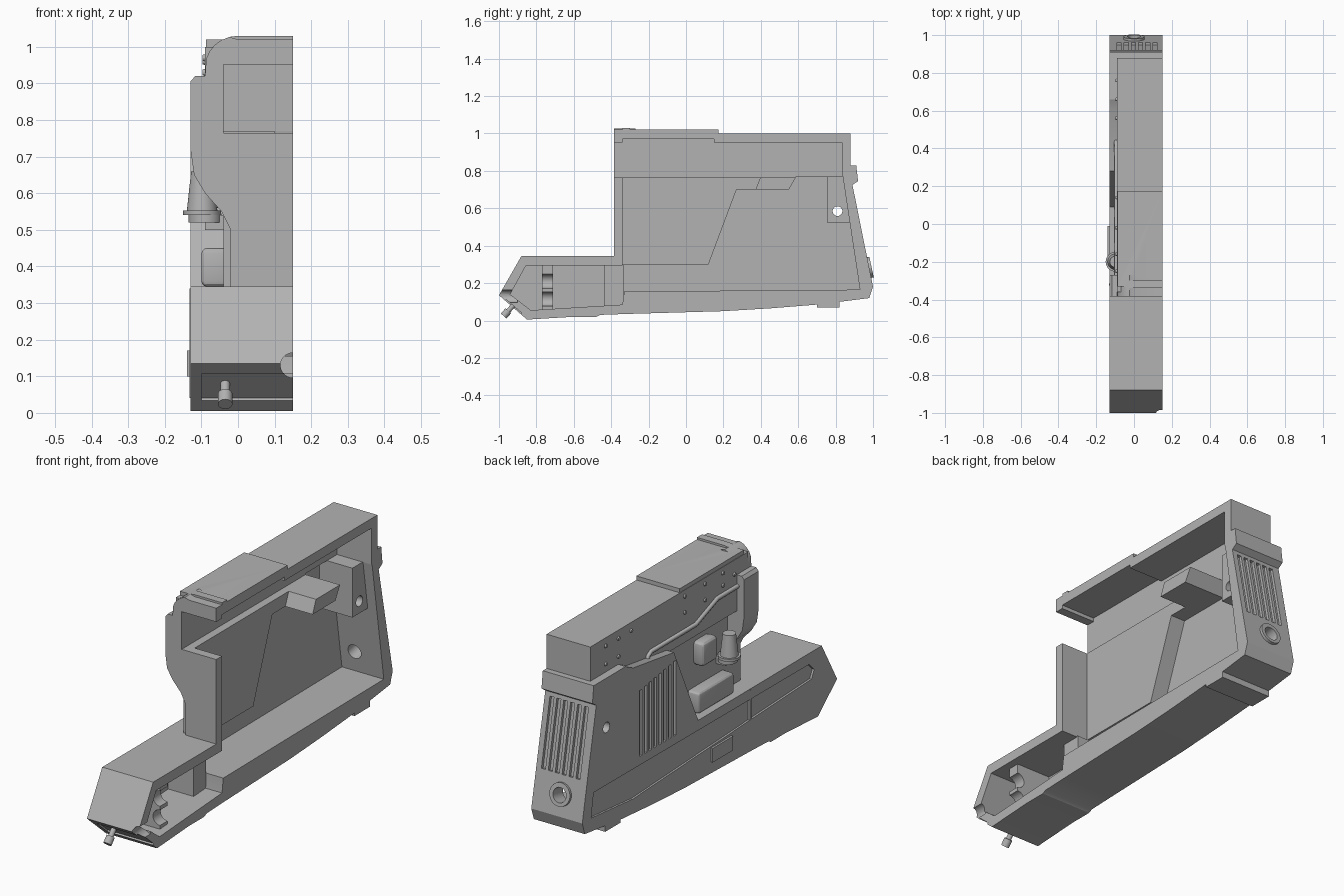
import bpy, bmesh, math
from mathutils import Matrix, Vector

if "Cube" in bpy.data.objects:
    bpy.data.objects.remove(bpy.data.objects["Cube"])

grey = bpy.data.materials.new("plain_grey")
grey.diffuse_color = (0.45, 0.45, 0.45, 1)
grey.use_nodes = True
grey.node_tree.nodes["Principled BSDF"].inputs["Base Color"].default_value = grey.diffuse_color


def finish(name, bm):
    bmesh.ops.recalc_face_normals(bm, faces=bm.faces)
    me = bpy.data.meshes.new(name)
    bm.to_mesh(me)
    bm.free()
    me.materials.append(grey)
    ob = bpy.data.objects.new(name, me)
    bpy.context.collection.objects.link(ob)
    return ob


def prism(name, pts, lo, hi, axis="x"):
    """Extrude a (y,z) outline along x, or an (x,z) outline along y."""
    bm = bmesh.new()
    put = (lambda p, t: (t, p[0], p[1])) if axis == "x" else (lambda p, t: (p[0], t, p[1]))
    a = [bm.verts.new(put(p, lo)) for p in pts]
    b = [bm.verts.new(put(p, hi)) for p in pts]
    bm.faces.new(a)
    bm.faces.new(b[::-1])
    for i in range(len(pts)):
        j = (i + 1) % len(pts)
        bm.faces.new((a[i], b[i], b[j], a[j]))
    return finish(name, bm)


def box(name, x, y, z, tilt=0, bevel=0):
    bm = bmesh.new()
    bmesh.ops.create_cube(bm, size=1)
    size = Vector((x[1] - x[0], y[1] - y[0], z[1] - z[0]))
    mid = Vector((x[0] + x[1], y[0] + y[1], z[0] + z[1])) / 2
    bm.transform(Matrix.Diagonal(size).to_4x4())
    if bevel:
        bmesh.ops.bevel(bm, geom=bm.edges[:], offset=bevel, segments=3, profile=0.5, affect='EDGES')
    bm.transform(Matrix.Translation(mid) @ Matrix.Rotation(tilt, 4, 'X'))
    return finish(name, bm)


def rod(name, p, q, r, r2=None, n=24):
    p, q = Vector(p), Vector(q)
    bm = bmesh.new()
    bmesh.ops.create_cone(bm, cap_ends=True, segments=n, radius1=r,
                          radius2=r if r2 is None else r2, depth=(q - p).length)
    bm.transform(Matrix.Translation((p + q) / 2) @ (q - p).to_track_quat('Z', 'Y').to_matrix().to_4x4())
    return finish(name, bm)


def combine(ob, others, op):
    """Apply one boolean per helper and remove the helpers."""
    for o in others:
        m = ob.modifiers.new("b", 'BOOLEAN')
        m.operation, m.object, m.solver = op, o, 'EXACT'
        dg = bpy.context.evaluated_depsgraph_get()
        me = bpy.data.meshes.new_from_object(ob.evaluated_get(dg))
        ob.modifiers.clear()
        ob.data = me
        bpy.data.objects.remove(o)


R = 0.15  # open side of the half shell

# Main housing: long base with raised rear side panel
shell = prism("housing_shell", [
    (-1, .135), (-.88, .345), (.09, .345), (.28, .755), (.60, .80), (.66, .83), (.91, .83),
    (.92, .745), (.89, .725), (1.0, .18), (.98, .12), (.82, .10), (.82, .07), (.70, .07),
    (.70, .085), (.45, .065), (.2, .05), (-.32, .035), (-.46, .03), (-.48, .02),
    (-.6, .02), (-.85, .005)], -.13, R)
# Recessed middle wall, upper box, top plate and front flange
arc = [(.0 - .09 * math.cos(t * math.pi / 12), .945 + .085 * math.sin(t * math.pi / 12)) for t in range(7)]
parts = [
    prism("middle_wall", [(-.37, .3), (.3, .3), (.5, .8), (-.37, .8)], -.04, R),
    box("upper_box", (-.09, R), (-.36, .88), (.74, 1.0)),
    box("top_plate", (-.088, R), (-.33, .175), (.98, 1.02)),
    prism("front_flange", [(-.02, .3), (-.02, .5), (-.045, .55), (-.09, .60), (-.12, .65), (-.13, .72),
                           (-.13, .905), (-.117, .92), (-.09, .92)] + arc[1:-1]
          + [(0, 1.02), (R, 1.02), (R, .3)], -.385, -.27, "y"),
    prism("front_cap_band", arc + [(R, 1.03), (R, .96)], -.34, -.30, "y"),
]
combine(shell, parts, 'UNION')

# Inner cavities
E = R + .1
cuts = [
    prism("deep_cavity", [(-.34, .155), (.93, .165), (.838, .77), (.59, .77), (.55, .70),
                          (.27, .70), (.12, .30), (-.34, .30)], -.08, E),
    prism("bulge_cavity", [(-.34, .28), (.2, .28), (.4, .77), (-.34, .77)], 0, E),
    box("upper_cavity", (-.04, E), (-.6, .835), (.765, .952)),
    box("roof_pocket", (-.04, E), (-.34, .15), (.94, .97)),
    prism("nose_cavity", [(-.94, .14), (-.855, .295), (-.33, .295), (-.33, .155), (-.34, .085),
                          (-.83, .055)], -.08, E),
    # long shallow panel on the outer side
    prism("side_panel", [(.93, .18), (.91, .30), (-.78, .29), (-.82, .25), (-.80, .21),
                         (-.3, .19), (.6, .15)], -.2, -.12),
]
# Screw holes, rear port and nose bore
cuts += [rod("hole", (-.3, y, z), (.3, y, z), .026) for y, z in ((.81, .585), (.19, .11), (-.385, .14))]
cuts.append(rod("port", (0, .85, .255), (0, 1.1, .305), .036))
cuts.append(rod("bore", (R, -1.1, .13), (R, -.9, .13), .034))
# Side vents and rear grille
for i in range(8):
    y = .265 + i * .038
    cuts.append(box("vent", (-.2, -.118), (y, y + .02), (.34, .71 - i * .006)))
for i in range(6):
    x = -.09 + i * .038
    cuts.append(box("slot", (x, x + .022), (.913, .953), (.37, .71), .197))
# Inset plate under the nose with three round sockets
a = math.atan2(.13, .15)
cuts.append(box("nose_inset", (-.1, E), (-.98, -.87), (.062, .078), -a))
for x in (-.05, 0, .05):
    cuts.append(rod("socket", (x, -.98, .01), (x, -.91, .087), .014))
combine(shell, cuts, 'DIFFERENCE')

# Inside: partition with two round notches, posts
wall = box("nose_partition", (-.09, .11), (-.77, -.71), (.05, .30))
combine(wall, [rod("n", (.11, -.9, z), (.11, -.6, z), .038) for z in (.115, .21)], 'DIFFERENCE')
for nm, x, y, z, c in (("rear_post", .1, (.755, .875), (.525, .77), (.81, .585)),
                       ("front_post", .06, (-.435, -.335), (.08, .30), (-.385, .14))):
    p = box(nm, (-.1, x), y, z)
    combine(p, [rod("h", (-.3, *c), (.3, *c), .026)], 'DIFFERENCE')

# Ring around the rear port
ring = rod("rear_port_ring", (0, .955, .278), (0, .992, .286), .056)
combine(ring, [rod("h", (0, .85, .255), (0, 1.1, .305), .036)], 'DIFFERENCE')

# Rear collar sides, side clip and base seam
box("side_clip", (-.14, -.12), (-.17, -.01), (.10, .17))
box("base_seam", (-.132, -.12), (-.325, -.315), (.04, .34))

# Controls in the side recess
box("recess_block", (-.1, -.01), (-.24, .04), (.345, .45), 0, .015)
box("side_button", (-.095, -.03), (-.12, .0), (.56, .68), 0, .02)
rod("knob_stem", (-.09, -.2, .52), (-.09, -.2, .545), .045, n=32)
rod("knob_disc", (-.098, -.2, .54), (-.098, -.2, .553), .052, n=32)
rod("knob_cone", (-.098, -.2, .55), (-.098, -.2, .66), .042, .03, n=32)
box("knob_bracket", (-.09, -.03), (-.22, -.18), (.50, .54))

# Stepped rail along the upper box
cu = bpy.data.curves.new("side_rail", 'CURVE')
cu.dimensions = '3D'
cu.bevel_depth, cu.bevel_resolution = .011, 2
cu.use_fill_caps = True
sp = cu.splines.new('POLY')
path = [(.44, .74), (.435, .785), (.41, .80), (.06, .80), (-.11, .865), (-.33, .865)]
sp.points.add(len(path) - 1)
for pt, (y, z) in zip(sp.points, path):
    pt.co = (-.094, y, z, 1)
cu.materials.append(grey)
bpy.context.collection.objects.link(bpy.data.objects.new("side_rail", cu))

# Rivets on the upper box
for y, z in ((.76, .96), (.66, .96), (.56, .96), (.76, .87), (.66, .87), (.14, .97), (-.02, .97),
             (.14, .89), (-.02, .89), (-.16, .97), (-.16, .91), (-.25, .93)):
    rod("rivet", (-.085, y, z), (-.097, y, z), .011, .008, n=12)

# Small peg under the nose
rod("nose_peg", (-.035, -.92, .085), (-.035, -.96, .04), .013, n=16)
rod("nose_peg_tip", (-.035, -.95, .052), (-.035, -.975, .024), .02, n=16)

# Smooth only the round parts
for ob in bpy.context.scene.objects:
    ob.select_set(ob.type == 'MESH')
    if ob.type == 'MESH':
        bpy.context.view_layer.objects.active = ob
bpy.ops.object.shade_smooth_by_angle(angle=math.radians(25))
